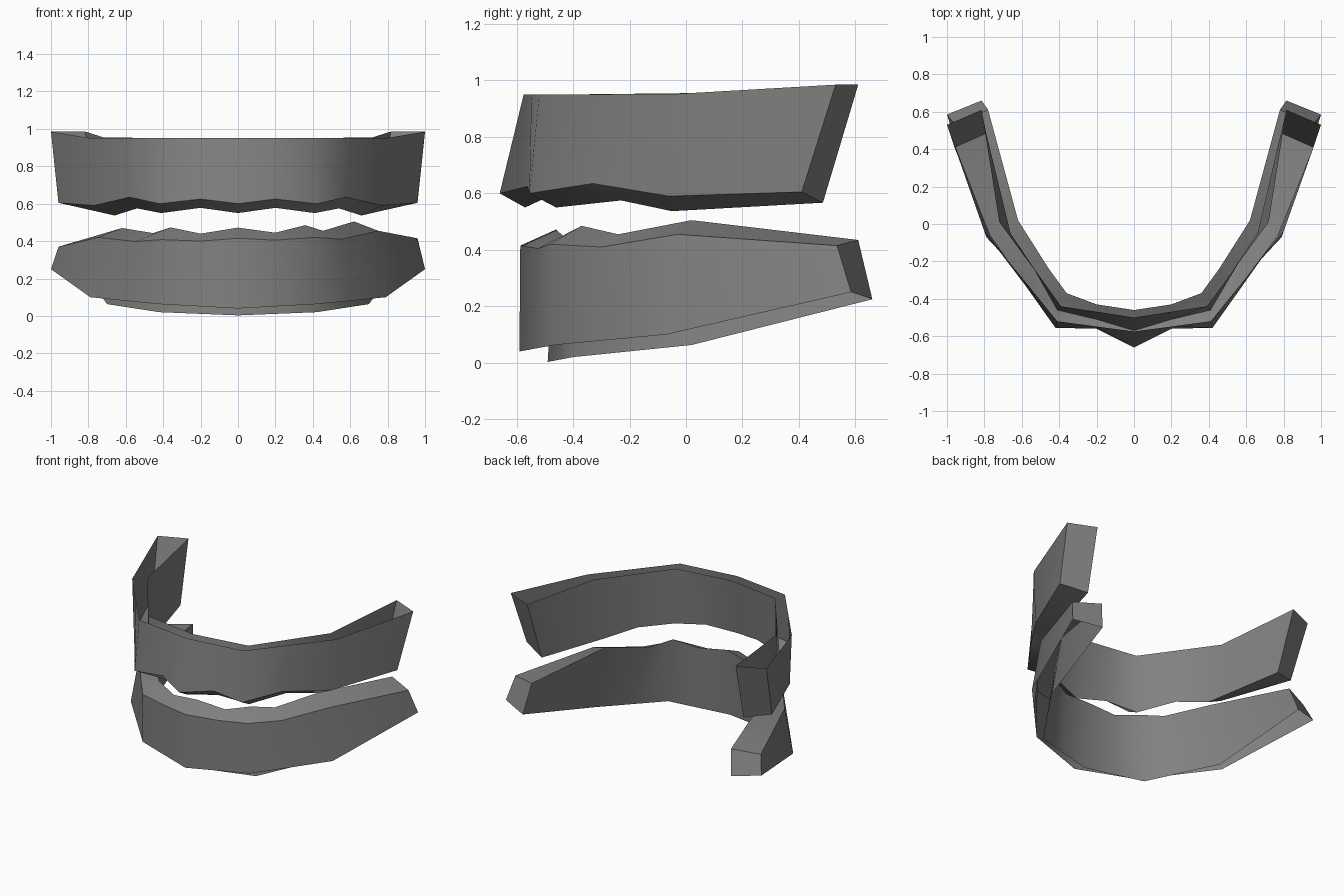
import bpy, bmesh, math
from mathutils import Vector

if "Cube" in bpy.data.objects:
    bpy.data.objects.remove(bpy.data.objects["Cube"])

mat = bpy.data.materials.new("mid grey")
mat.diffuse_color = (0.22, 0.22, 0.22, 1)
mat.use_nodes = True
mat.node_tree.nodes["Principled BSDF"].inputs["Base Color"].default_value = mat.diffuse_color


def with_midpoints(pts):
    """Four rim points become six stations, with straight steps between the first three."""
    a, b, c, d = map(Vector, pts)
    return [a, (a + b) / 2, b, (b + c) / 2, c, d]


def arch(name, rim_out, bite_out, bite_in, rim_in, left_drop):
    """Horseshoe shell open along its rim; each rail runs from the front centre to the right end."""
    rails = [with_midpoints(rim_out), [Vector(p) for p in bite_out],
             [Vector(p) for p in bite_in], with_midpoints(rim_in)]
    bm = bmesh.new()
    sections = []
    for i in range(-5, 6):
        sec = []
        for r, rail in enumerate(rails):
            p = rail[abs(i)].copy()
            if i < 0:
                p.x = -p.x
                if r in (1, 2):                     # left biting edge sits a little lower
                    p.z -= left_drop[-i]
            sec.append(bm.verts.new(p))
        sections.append(sec)
    # outer wall, biting surface, inner wall
    for s, t in zip(sections, sections[1:]):
        for k in range(3):
            bm.faces.new((s[k], s[k + 1], t[k + 1], t[k]))
    # end caps
    bm.faces.new(sections[0])
    bm.faces.new(sections[-1][::-1])
    bmesh.ops.recalc_face_normals(bm, faces=bm.faces)
    # the front wall must face -y
    bm.faces.ensure_lookup_table()
    front = min(bm.faces, key=lambda f: f.normal.y if f.normal.y < 0 else -f.normal.y)
    wall = [f for f in sections[5][0].link_faces if sections[5][1] in f.verts][0]
    if wall.normal.y > 0:
        bmesh.ops.reverse_faces(bm, faces=bm.faces)
    me = bpy.data.meshes.new(name)
    bm.to_mesh(me)
    bm.free()
    me.materials.append(mat)
    ob = bpy.data.objects.new(name, me)
    bpy.context.collection.objects.link(ob)
    bpy.context.view_layer.objects.active = ob
    ob.select_set(True)
    bpy.ops.object.shade_smooth_by_angle(angle=math.radians(50))
    ob.select_set(False)


# upper arch, open at the top
arch("upper_arch",
     [(0, -.575, .95), (.41, -.52, .95), (.80, -.04, .952), (1, .53, .985)],
     [(0, -.66, .60), (.2, -.56, .625), (.42, -.555, .60), (.58, -.33, .635),
      (.77, -.06, .59), (.96, .41, .605)],
     [(0, -.57, .55), (.2, -.51, .578), (.41, -.46, .55), (.54, -.23, .575),
      (.66, -.05, .537), (.79, .485, .567)],
     [(0, -.50, .95), (.39, -.44, .95), (.72, .01, .955), (.815, .61, .985)],
     [0, 0, 0, 0, 0, 0])

# lower arch, open at the bottom
arch("lower_arch",
     [(0, -.59, .04), (.42, -.465, .063), (.79, -.07, .10), (1, .585, .25)],
     [(0, -.587, .415), (.2, -.525, .405), (.41, -.48, .42), (.55, -.30, .41),
      (.75, -.03, .455), (.96, .535, .415)],
     [(0, -.46, .472), (.2, -.43, .445), (.36, -.37, .485), (.455, -.24, .455),
      (.62, .02, .505), (.78, .61, .435)],
     [(0, -.49, .003), (.42, -.40, .02), (.70, .02, .063), (.815, .66, .225)],
     [0, .005, .012, .012, .035, .045])
